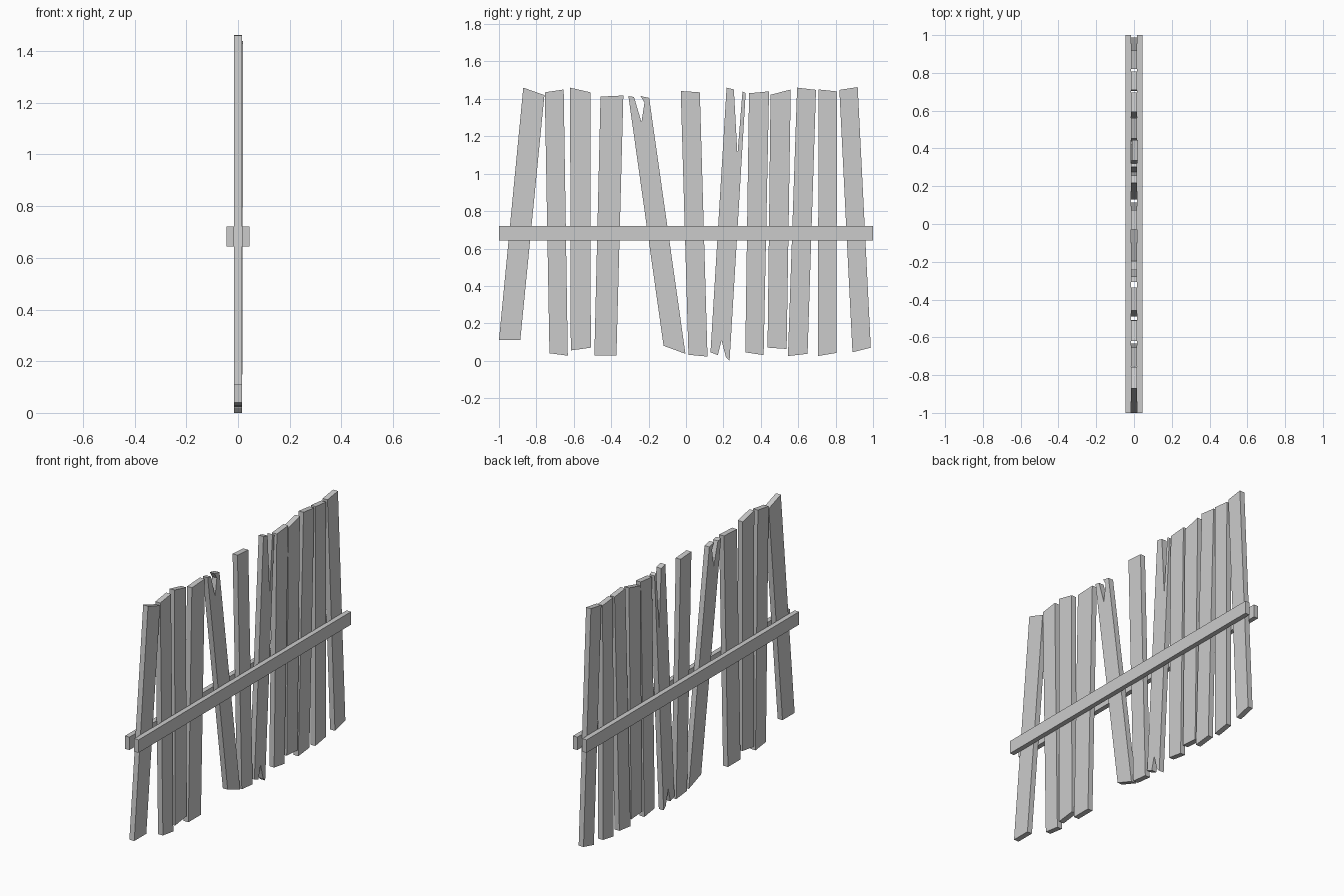
import bpy, bmesh

T = 0.016  # half thickness of a plank


def plank(name, outline, lean=0.0):
    """Extrude a (y, z) outline along x; lean shifts the top toward +x."""
    bm = bmesh.new()
    vs = [bm.verts.new((-T, y, z)) for y, z in outline]
    face = bm.faces.new(vs)
    ext = bmesh.ops.extrude_face_region(bm, geom=[face], use_keep_orig=True)
    moved = [g for g in ext["geom"] if isinstance(g, bmesh.types.BMVert)]
    bmesh.ops.translate(bm, verts=moved, vec=(2 * T, 0, 0))
    for v in bm.verts:
        v.co.x += lean * v.co.z
    bmesh.ops.recalc_face_normals(bm, faces=bm.faces)
    me = bpy.data.meshes.new(name)
    bm.to_mesh(me)
    bm.free()
    bpy.context.collection.objects.link(bpy.data.objects.new(name, me))


# Plain boards: bottom left, bottom right, top right, top left
boards = [
    [(-1.0, .11), (-.886, .11), (-.757, 1.42), (-.87, 1.46)],
    [(-.73, .04), (-.632, .027), (-.654, 1.45), (-.755, 1.435)],
    [(-.616, .055), (-.509, .07), (-.511, 1.435), (-.62, 1.46)],
    [(-.49, .027), (-.372, .027), (-.335, 1.418), (-.457, 1.412)],
    [(.013, .032), (.115, .022), (.074, 1.435), (-.028, 1.442)],
    [(.317, .045), (.415, .03), (.444, 1.44), (.337, 1.43)],
    [(.436, .07), (.538, .063), (.56, 1.45), (.452, 1.422)],
    [(.545, .025), (.65, .037), (.695, 1.448), (.594, 1.46)],
    [(.705, .025), (.805, .042), (.807, 1.44), (.709, 1.45)],
    [(.89, .045), (.988, .07), (.918, 1.463), (.82, 1.448)],
]
for i, outline in enumerate(boards):
    plank(f"fence_board_{i + 1}", outline, 0.003 if i == 5 else 0)

# Split boards with splintered ends
plank("split_board_slanted", [
    (-.12, .08), (-.003, .037), (-.197, 1.405), (-.243, 1.415),
    (-.222, 1.38), (-.238, 1.275), (-.278, 1.41), (-.308, 1.415)])
plank("split_board_forked", [
    (.131, .045), (.17, .03), (.19, .11), (.213, .02), (.233, 0),
    (.319, 1.43), (.302, 1.44), (.275, 1.10), (.256, 1.45), (.217, 1.46)])

# Horizontal rails on both sides
for name, side in (("rail_left", -1), ("rail_right", 1)):
    bpy.ops.mesh.primitive_cube_add(size=1, location=(side * .0305, 0, .682))
    rail = bpy.context.object
    rail.name = name
    rail.scale = (.029, 2, .077)
